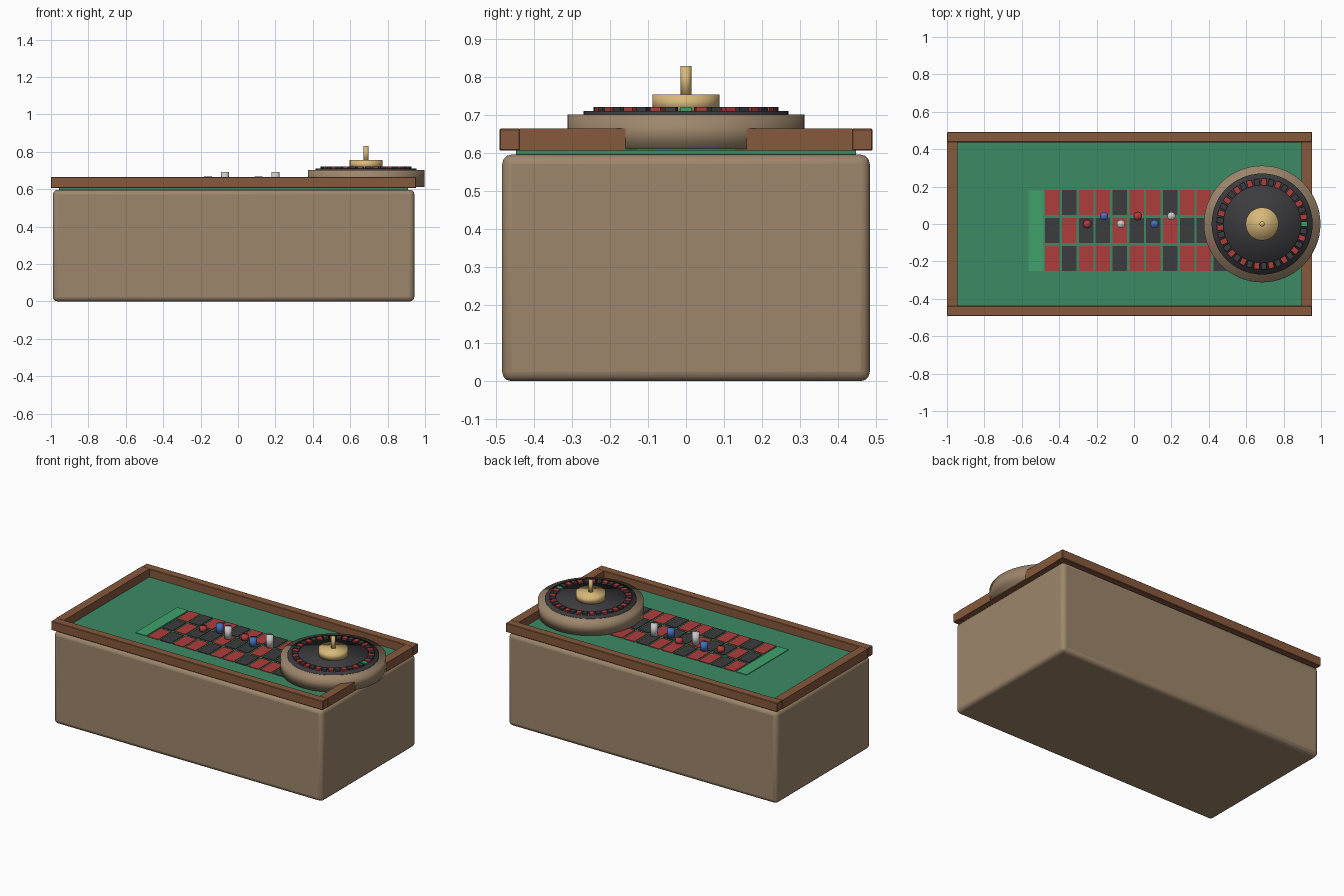
import bpy
from math import cos, sin, tau

if "Cube" in bpy.data.objects:
    bpy.data.objects.remove(bpy.data.objects["Cube"])


def material(name, r, g, b):
    m = bpy.data.materials.new(name)
    m.diffuse_color = (r, g, b, 1)
    m.use_nodes = True
    m.node_tree.nodes["Principled BSDF"].inputs["Base Color"].default_value = m.diffuse_color
    return m


TAN = material("tan_wood", 0.34, 0.24, 0.15)
BROWN = material("brown_wood", 0.24, 0.10, 0.045)
FELT = material("felt_green", 0.045, 0.26, 0.13)
GREEN = material("bright_green", 0.05, 0.36, 0.15)
RED = material("red", 0.43, 0.045, 0.045)
BLACK = material("black", 0.045, 0.045, 0.05)
BRASS = material("brass", 0.68, 0.48, 0.19)
BLUE = material("blue", 0.06, 0.16, 0.5)
WHITE = material("white", 0.8, 0.8, 0.78)


def finish(o, name, mat, bevel=0, segments=2):
    o.name = name
    o.data.materials.append(mat)
    if bevel:
        mod = o.modifiers.new("bevel", 'BEVEL')
        mod.width = bevel
        mod.segments = segments
    return o


def box(name, mat, x, y, z, bevel=0, segments=2, angle=0, at=None):
    """Box from (min, max) ranges; with 'at' the ranges are local and turned by angle."""
    center = [(a + b) / 2 for a, b in (x, y, z)]
    if at:
        center = at
    bpy.ops.mesh.primitive_cube_add(size=1, location=center, rotation=(0, 0, angle))
    o = bpy.context.object
    for v in o.data.vertices:
        for i, (a, b) in enumerate((x, y, z)):
            v.co[i] *= b - a
    return finish(o, name, mat, bevel, segments)


def disc(name, mat, x, y, r, z0, z1, sides=32):
    bpy.ops.mesh.primitive_cylinder_add(vertices=sides, radius=r, depth=z1 - z0,
                                        location=(x, y, (z0 + z1) / 2))
    bpy.ops.object.shade_smooth()
    return finish(bpy.context.object, name, mat)


# Cabinet and felt
body = box("cabinet", TAN, (-0.99, 0.943), (-0.484, 0.484), (0, 0.597), 0.025, 3)
with bpy.context.temp_override(object=body, active_object=body, selected_objects=[body],
                               selected_editable_objects=[body]):
    bpy.ops.object.shade_smooth_by_angle()
box("felt", FELT, (-0.957, 0.91), (-0.447, 0.447), (0.594, 0.612))

# Raised rim
RZ = (0.607, 0.665)
for s, n in ((-1, "front"), (1, "back")):
    y = sorted((s * 0.437, s * 0.491))
    box("rim_" + n, BROWN, (-1.0, 0.953), y, RZ, 0.003, 1)
box("rim_left", BROWN, (-1.0, -0.944), (-0.438, 0.438), RZ)
box("rim_right", BROWN, (0.895, 0.953), (-0.438, 0.438), RZ)

# Betting layout
box("zero_field", GREEN, (-0.563, -0.485), (-0.25, 0.18), (0.61, 0.616))
for row in range(3):
    for col in range(12):
        x, y = -0.436 + 0.09 * col, 0.114 - 0.149 * row
        red = (col % 3 == 1) == (row == 1)
        box("bet_cell", RED if red else BLACK, (x - 0.039, x + 0.039),
            (y - 0.067, y + 0.067), (0.61, 0.616))

# Chip stacks
for i in range(6):
    mat, top = ((RED, 0.645), (BLUE, 0.668), (WHITE, 0.691))[i % 3]
    disc("chip_stack", mat, -0.25 + 0.09 * i, 0.042 * (i % 2), 0.022, 0.612, top, 20)

# Wheel
WX = 0.685
disc("wheel_bowl", TAN, WX, 0, 0.312, 0.612, 0.702, 64)
disc("wheel_plate", BLACK, WX, 0, 0.27, 0.69, 0.712, 64)
for i in range(37):
    a = tau * i / 37
    mat = GREEN if i == 0 else RED if i % 2 else BLACK
    box("pocket", mat, (0, 0.036), (0, 0.029), (0, 0.015), angle=a,
        at=(WX + 0.225 * cos(a), 0.225 * sin(a), 0.715))
disc("wheel_hub", BRASS, WX, 0, 0.088, 0.71, 0.755, 48)
disc("wheel_spindle", BRASS, WX, 0, 0.014, 0.75, 0.83, 20)
